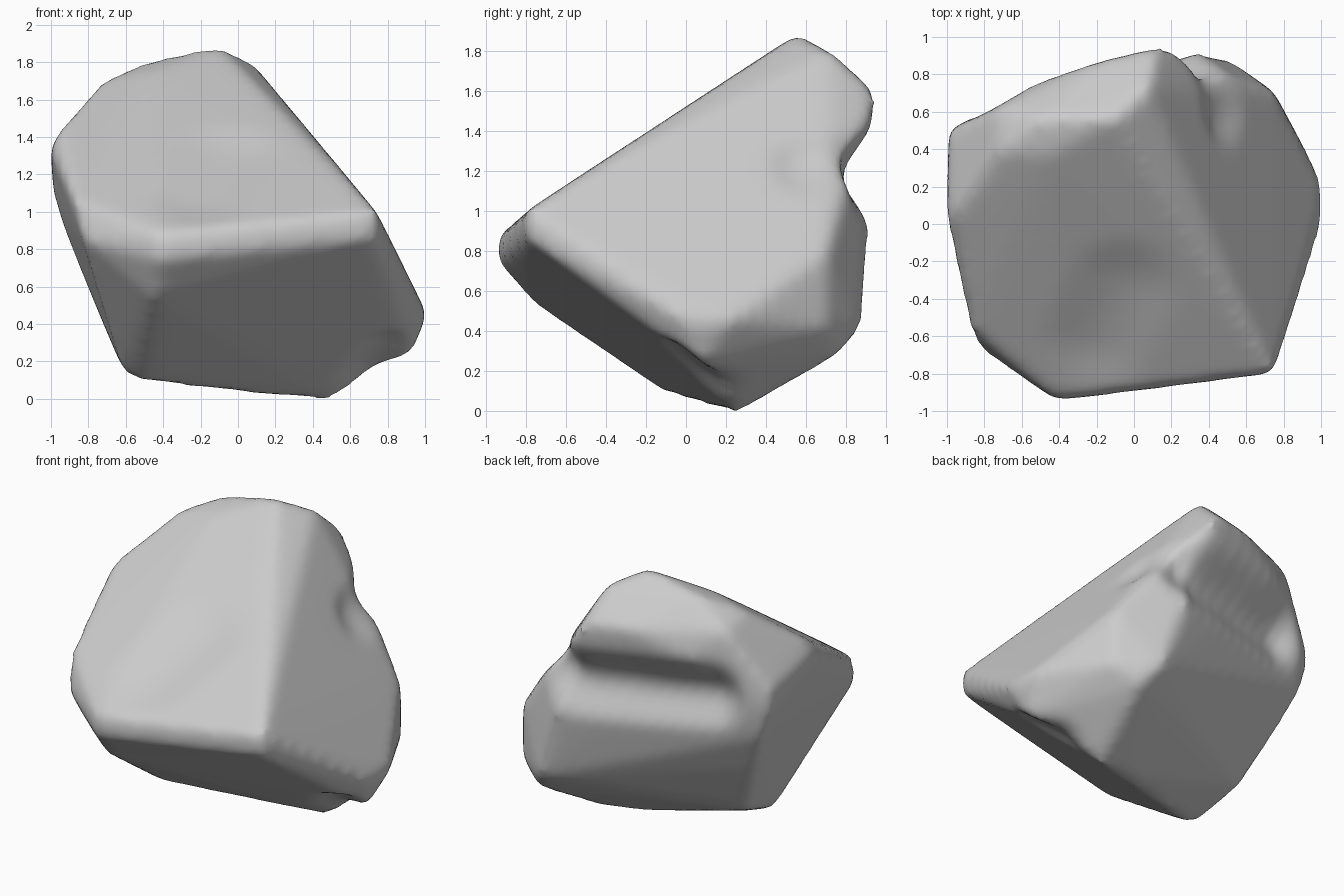
import bpy, bmesh
from mathutils import Vector
from mathutils.geometry import intersect_point_line

cube = bpy.data.objects.get("Cube")
if cube:
    bpy.data.objects.remove(cube, do_unlink=True)

# Main corners of the boulder
CORNERS = [
    # crown
    (-.1, .56, 1.88), (-.47, .56, 1.8), (.08, .72, 1.79), (-.72, .61, 1.63),
    (.12, .94, 1.59), (-.17, .87, 1.6), (.12, .9, 1.34), (-.52, .75, 1.45),
    (-.45, .36, 1.75), (-.72, .38, 1.69),
    # right-hand shoulder
    (-.98, .5, 1.1), (-1, .06, 1.33), (-.95, .06, 1.43), (-.98, .49, 1.25),
    (-.93, .5, .93),
    # sloping front and its lip
    (-.87, -.55, 1.06), (-.82, -.66, .85), (-.41, -.94, .75), (-.41, -.93, .88),
    (.74, -.79, 1), (.73, -.79, .86), (.1, -.83, .78), (.4, -.1, 1.39),
    # left-hand flank
    (1, 0, .46), (1, .22, .46), (.92, .07, .24), (.74, .7, .8), (.74, .7, .42),
    # back and underside
    (.38, .9, .78), (.5, .87, .42), (.58, .76, .29), (-.82, .41, .66),
    (-.65, .25, .26), (-.6, -.1, .14), (-.5, -.1, .1), (.48, .25, 0),
    (.18, .22, .03), (-.45, -.75, .54),
]
MIDDLE = Vector((0, 0, .92))
WEAR_ALLOWANCE = 1.01


def line_distance(point, a, b):
    near, t = intersect_point_line(point, a, b)
    return (point - a.lerp(b, min(max(t, 0), 1))).length


def dent(point, path, radius, push):
    """Soft push of a point lying close to a path."""
    points = [Vector(p) for p in path]
    d = min(line_distance(point, a, b) for a, b in zip(points, points[1:]))
    return Vector(push) * max(0, 1 - (d / radius) ** 2) ** 2


# Convex block, slightly oversized so that wear brings it to size
bm = bmesh.new()
for p in CORNERS:
    bm.verts.new(MIDDLE + (Vector(p) - MIDDLE) * WEAR_ALLOWANCE)
bmesh.ops.convex_hull(bm, input=bm.verts[:])
loose = [v for v in bm.verts if not v.link_faces]
bmesh.ops.delete(bm, geom=loose, context='VERTS')
bmesh.ops.recalc_face_normals(bm, faces=bm.faces[:])
mesh = bpy.data.meshes.new("boulder")
bm.to_mesh(mesh)
bm.free()
boulder = bpy.data.objects.new("boulder", mesh)
bpy.context.collection.objects.link(boulder)
bpy.context.view_layer.objects.active = boulder
boulder.select_set(True)

# Even mesh
remesh = boulder.modifiers.new("even_mesh", 'REMESH')
remesh.mode = 'VOXEL'
remesh.voxel_size = .035
bpy.ops.object.modifier_apply(modifier=remesh.name)

# Crease under the crown, then shallow hollows on the front and foot
SCOOPS = [
    ([(-.6, .62, 1.2), (-.2, .76, 1.18), (.22, .85, 1.17)], .29, (0, -.15, 0)),
    ([(.3, .75, 1.18), (.4, .6, 1.17)], .24, (-.06, -.04, 0)),
    ([(-.2, -.6, 1.05), (-.05, -.3, 1.25)], .35, (0, .01, -.03)),
    ([(.8, -.05, .22), (.7, .1, .12)], .2, (-.01, 0, .07)),
]
for v in mesh.vertices:
    v.co += sum((dent(v.co, *s) for s in SCOOPS), Vector())

# Worn edges
worn = boulder.modifiers.new("worn_edges", 'SMOOTH')
worn.factor, worn.iterations = .5, 12
bpy.ops.object.modifier_apply(modifier=worn.name)

# Plain grey stone
stone = bpy.data.materials.new("grey_stone")
stone.use_nodes = True
colour = (.6, .6, .6, 1)
stone.diffuse_color = colour
stone.node_tree.nodes["Principled BSDF"].inputs["Base Color"].default_value = colour
mesh.materials.clear()
mesh.materials.append(stone)
for poly in mesh.polygons:
    poly.material_index = 0
bpy.ops.object.shade_smooth()
